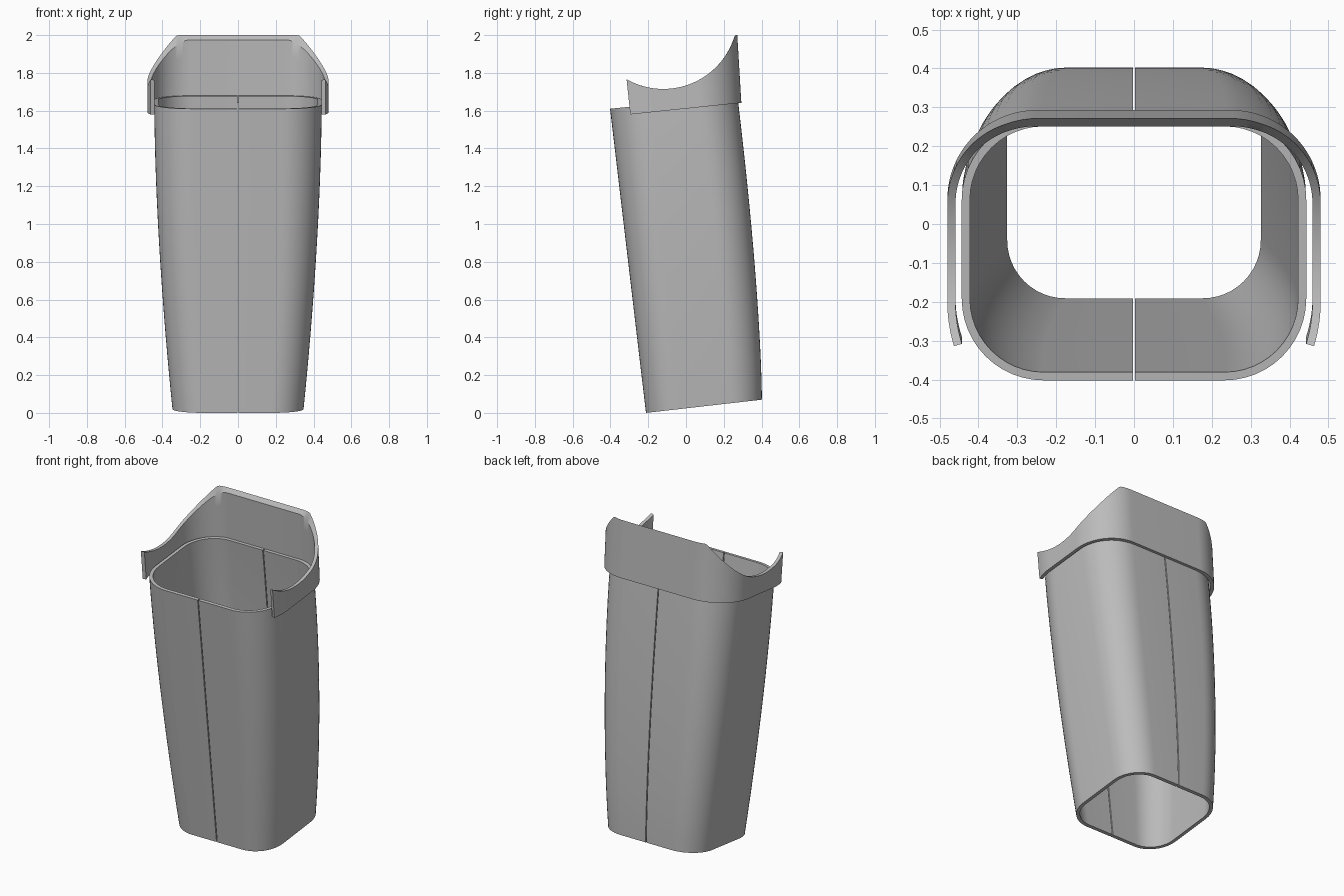
import bpy
import bmesh
from math import sin, cos, pi, sqrt
from mathutils import Vector

cube = bpy.data.objects.get("Cube")
if cube:
    bpy.data.objects.remove(cube, do_unlink=True)

grey = bpy.data.materials.new("plain grey")
grey.use_nodes = True
colour = (0.5, 0.5, 0.5, 1)
grey.diffuse_color = colour
grey.node_tree.nodes["Principled BSDF"].inputs["Base Color"].default_value = colour

WALL = 0.021
GAP = 0.003


def arc(cx, cy, r, start, end, steps):
    """Points on a circular arc."""
    angles = [start + (end - start) * i / steps for i in range(steps + 1)]
    return [(cx + r * cos(a), cy + r * sin(a)) for a in angles]


def make_shell(name, levels):
    """Solid wall from levels, each an (outer, inner) pair of open 3D paths."""
    bm = bmesh.new()
    rings = [[bm.verts.new(p) for p in outer + inner[::-1]] for outer, inner in levels]
    n = len(rings[0])
    for low, high in zip(rings, rings[1:]):
        for i in range(n):
            j = (i + 1) % n
            bm.faces.new((low[i], low[j], high[j], high[i]))
    for ring in (rings[0], rings[-1]):
        for i in range(n // 2 - 1):
            bm.faces.new((ring[i], ring[i + 1], ring[n - 2 - i], ring[n - 1 - i]))
    bmesh.ops.recalc_face_normals(bm, faces=bm.faces)
    mesh = bpy.data.meshes.new(name)
    bm.to_mesh(mesh)
    bm.free()
    mesh.materials.append(grey)
    obj = bpy.data.objects.new(name, mesh)
    bpy.context.collection.objects.link(obj)
    bpy.ops.object.select_all(action="DESELECT")
    obj.select_set(True)
    bpy.context.view_layer.objects.active = obj
    bpy.ops.object.shade_smooth_by_angle(angle=pi / 6)
    return obj


# Tapered, leaning body: one half section, mirrored across a narrow seam
def half_section(t, inset):
    front, back = -0.212 - 0.19 * t, 0.402 - 0.13 * t ** 1.5
    half_width = 0.347 + 0.096 * (1 - (1 - t) ** 1.7)
    r = 0.17 + 0.04 * t - inset
    slope = 0.07 / (back - front)
    x, lo, hi = half_width - inset, front + inset, back - inset
    path = [(GAP, lo)]
    path += arc(x - r, lo + r, r, -pi / 2, 0, 12)
    path += arc(x - r, hi - r, r, 0, pi / 2, 12)
    path.append((GAP, hi))
    return [(px, py, 1.61 * t + slope * (py - front)) for px, py in path]


STEPS = 16
body = make_shell("bin_body", [(half_section(i / STEPS, 0), half_section(i / STEPS, WALL))
                               for i in range(STEPS + 1)])
body.modifiers.new("other_half", "MIRROR").use_mirror_merge = False


# Collar: wraps the back and sides, with a scooped upper edge
def collar_plan():
    side_x, back_y, r, front_y = 0.48, 0.293, 0.23, -0.295
    corner_y = back_y - r
    side = []
    for i in range(24):
        y = front_y + (corner_y - front_y) * i / 24
        bend = max(0, -0.19 - y) / 0.105
        side.append((side_x - 0.017 * bend ** 2, y))
    right = side + arc(side_x - r, corner_y, r, 0, pi / 2, 28)
    return right + [(-x, y) for x, y in reversed(right)]


def inset_path(path, distance):
    result = []
    for i, p in enumerate(path):
        a, b = path[max(i - 1, 0)], path[min(i + 1, len(path) - 1)]
        d = (Vector(b) - Vector(a)).normalized()
        result.append((p[0] - d.y * distance, p[1] + d.x * distance))
    return result


def scoop(y):
    """Height of the collar's upper edge, a circular dip seen from the side."""
    return min(2.0, 2.11 - sqrt(max(0, 0.395 ** 2 - (y + 0.12) ** 2)))


def collar_level(path, s):
    points = []
    for x, y in path:
        base = 1.58 + 0.105 * (y + 0.295)
        lean = 0.105 - 0.045 * (y + 0.295) / 0.588
        top = base
        for _ in range(8):
            top = scoop(y - lean * (top - base))
        z = base + s * (top - base)
        points.append((x, y - lean * (z - base), z))
    return points


outer = collar_plan()
inner = inset_path(outer, WALL)
make_shell("rim_collar", [(collar_level(outer, s / 4), collar_level(inner, s / 4))
                          for s in range(5)])
